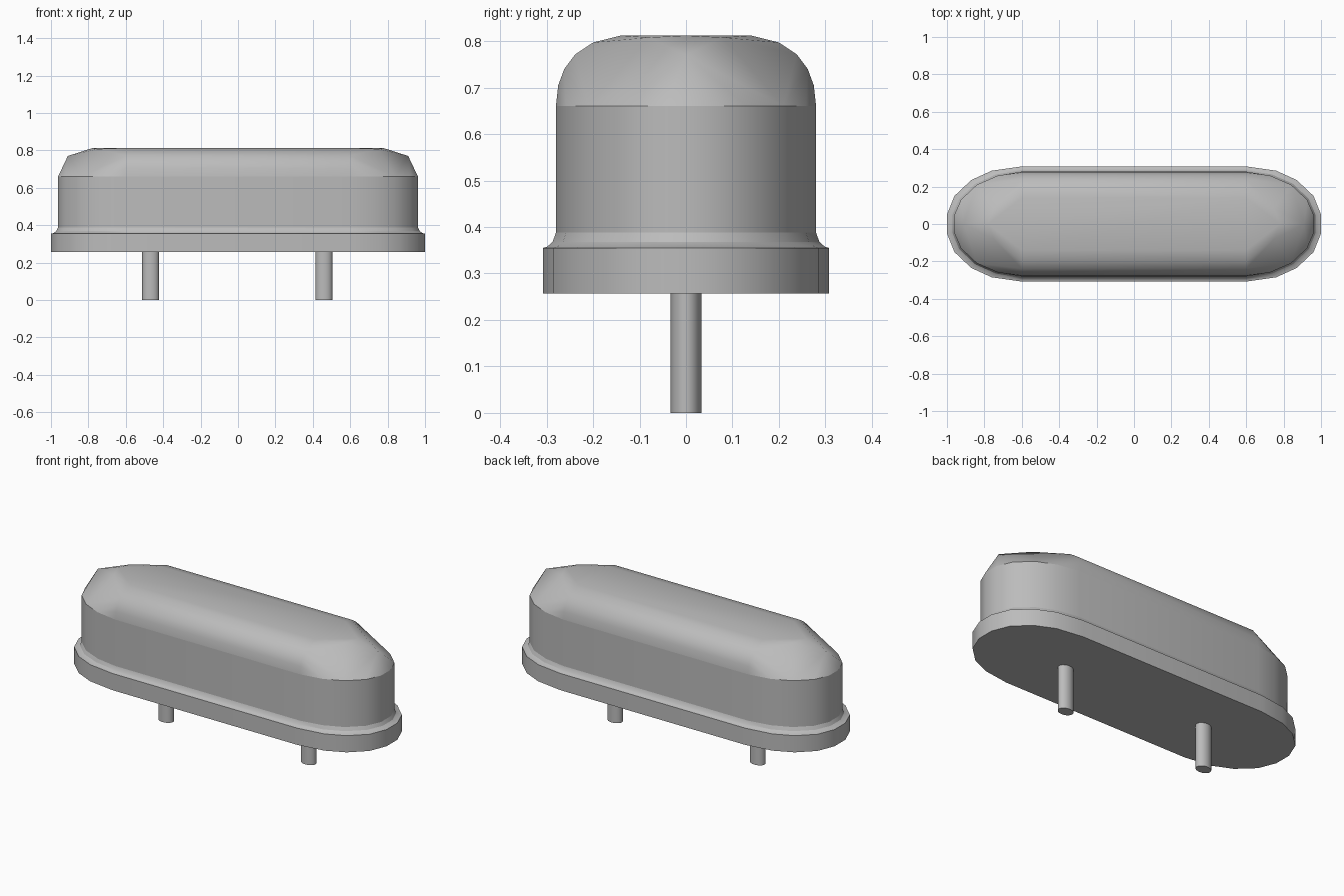
import bpy, bmesh, math

cube = bpy.data.objects.get("Cube")
if cube:
    bpy.data.objects.remove(cube, do_unlink=True)

metal = bpy.data.materials.new("grey metal")
metal.use_nodes = True
color = (0.5, 0.5, 0.5, 1)
metal.diffuse_color = color
metal.node_tree.nodes["Principled BSDF"].inputs["Base Color"].default_value = color


def finish(name, bm, angle=30):
    bmesh.ops.recalc_face_normals(bm, faces=bm.faces[:])
    mesh = bpy.data.meshes.new(name)
    bm.to_mesh(mesh)
    bm.free()
    mesh.materials.append(metal)
    ob = bpy.data.objects.new(name, mesh)
    bpy.context.collection.objects.link(ob)
    bpy.ops.object.select_all(action='DESELECT')
    ob.select_set(True)
    bpy.context.view_layer.objects.active = ob
    bpy.ops.object.shade_smooth_by_angle(angle=math.radians(angle))
    return ob


def mirrored(quarter):
    """Closed outline from the points of one quarter."""
    half = quarter + [(x, -y) for x, y in reversed(quarter)]
    return half + [(-x, -y) for x, y in half]


def loft(name, rings, cap_top=True):
    """Skin a stack of (outline, height) rings."""
    bm = bmesh.new()
    loops = [[bm.verts.new((x, y, z)) for x, y in pts] for pts, z in rings]
    for a, b in zip(loops, loops[1:]):
        n = len(a)
        for i in range(n):
            j = (i + 1) % n
            bm.faces.new((a[i], a[j], b[j], b[i]))
    bm.faces.new(loops[0])
    if cap_top:
        bm.faces.new(loops[-1])
    return finish(name, bm)


# Outlines of flange and can
flange = mirrored([(0.6, 0.308), (0.76, 0.285), (0.87, 0.235), (0.96, 0.15), (1.0, 0.05)])
can = mirrored([(0.6, 0.28), (0.73, 0.258), (0.84, 0.21), (0.925, 0.13), (0.962, 0.045)])


def between(t):
    return [(a + (c - a) * t, b + (d - b) * t) for (a, b), (c, d) in zip(flange, can)]


loft("base_flange", [(flange, 0.257), (flange, 0.355), (between(0.3), 0.357),
                     (between(0.75), 0.368), (can, 0.388)])
loft("can_wall", [(can, 0.38), (can, 0.66)], cap_top=False)

# Domed lid: rounded middle with faceted ends
bm = bmesh.new()
for x, y in can:
    bm.verts.new((x, y, 0.66))
section = [(0.275, 0.705), (0.262, 0.74), (0.238, 0.772), (0.2, 0.797), (0.14, 0.812)]
for sx in (-1, 1):
    for sy in (-1, 1):
        for y, z in section:
            bm.verts.new((sx * 0.6, sy * y, z))
        bm.verts.new((sx * 0.75, sy * 0.08, 0.808))
    bm.verts.new((sx * 0.78, 0, 0.812))
    bm.verts.new((sx * 0.91, 0, 0.77))
result = bmesh.ops.convex_hull(bm, input=bm.verts[:])
unused = [v for v in result["geom_interior"] if isinstance(v, bmesh.types.BMVert)]
bmesh.ops.delete(bm, geom=unused, context='VERTS')
bottom = [f for f in bm.faces if all(v.co.z < 0.661 for v in f.verts)]
bmesh.ops.delete(bm, geom=bottom, context='FACES_ONLY')
finish("domed_lid", bm)

# Two lead pins, slightly oval
for name, x in (("left_pin", 0.46), ("right_pin", -0.467)):
    pin = [(x + 0.045 * math.cos(i * math.tau / 20), 0.033 * math.sin(i * math.tau / 20))
           for i in range(20)]
    loft(name, [(pin, 0), (pin, 0.26)])
